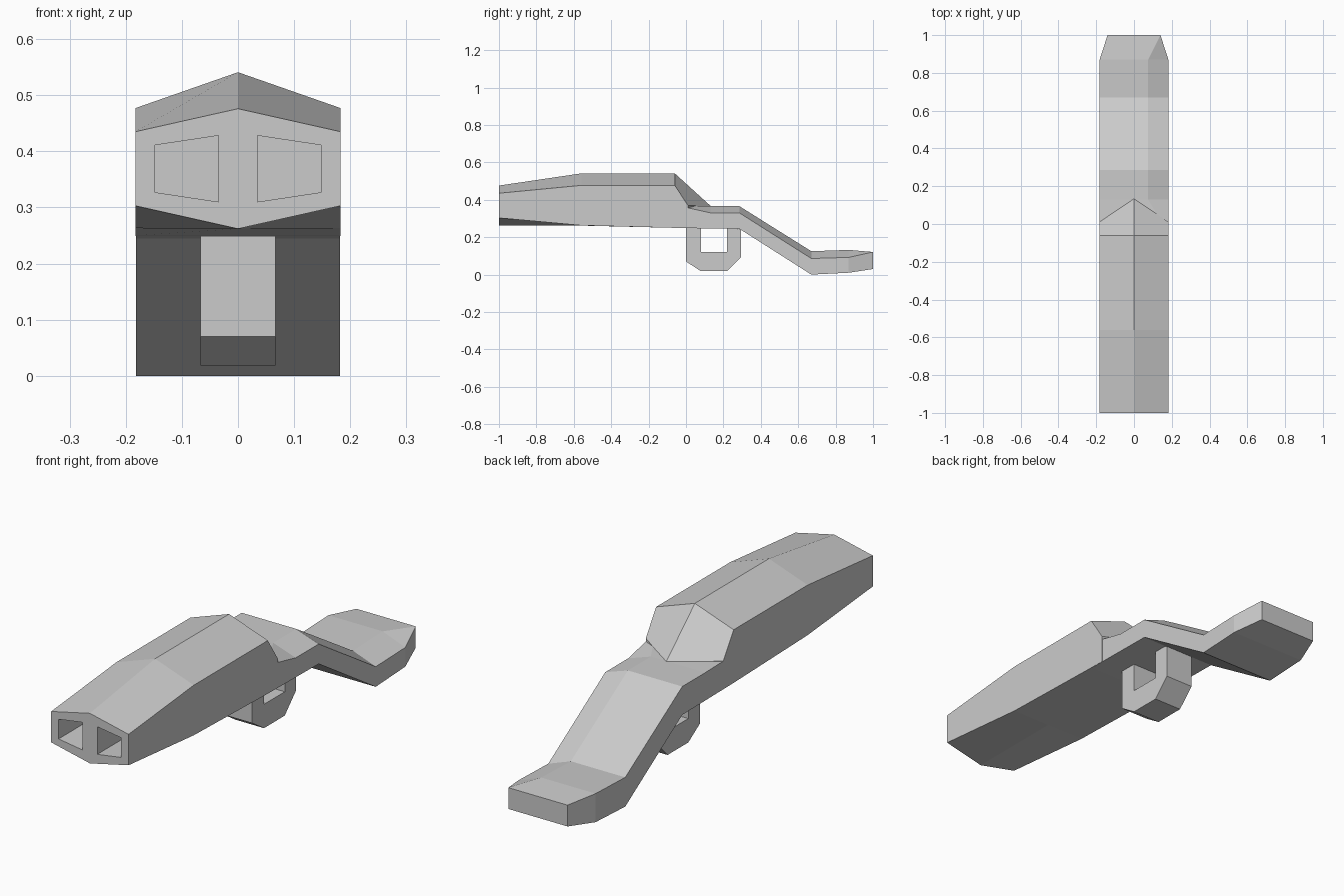
import bpy, bmesh

if "Cube" in bpy.data.objects:
    bpy.data.objects.remove(bpy.data.objects["Cube"])


def loft(name, rings):
    """Skin a closed solid through rings with equal point counts."""
    bm = bmesh.new()
    loops = [[bm.verts.new(p) for p in ring] for ring in rings]
    n = len(loops[0])
    for a, b in zip(loops, loops[1:]):
        for i in range(n):
            j = (i + 1) % n
            bm.faces.new((a[i], a[j], b[j], b[i]))
    bm.faces.new(loops[0])
    bm.faces.new(loops[-1])
    bmesh.ops.remove_doubles(bm, verts=bm.verts, dist=0.0005)
    bmesh.ops.recalc_face_normals(bm, faces=bm.faces)
    mesh = bpy.data.meshes.new(name)
    bm.to_mesh(mesh)
    bm.free()
    obj = bpy.data.objects.new(name, mesh)
    bpy.context.collection.objects.link(obj)
    return obj


def body_ring(yc, ys, top, shoulder, low_side, low, w=0.183):
    return [(0, yc, top), (w, ys, shoulder), (w, ys, low_side),
            (0, yc, low), (-w, ys, low_side), (-w, ys, shoulder)]


# Main body: ridged six-sided barrel housing with a pointed, sloping rear
body = loft("barrel_body", [
    body_ring(-1.0, -1.0, 0.476, 0.435, 0.303, 0.262),
    body_ring(-0.56, -0.56, 0.541, 0.477, 0.263, 0.262),
    body_ring(-0.06, -0.06, 0.541, 0.477, 0.250, 0.250),
    body_ring(0.135, 0.01, 0.364, 0.370, 0.249, 0.248),
])

# Twin muzzle openings cut into the front
for side, label in ((1, "right"), (-1, "left")):
    outline = [(0.035, 0.31), (0.148, 0.327), (0.148, 0.411), (0.035, 0.428)]
    cutter = loft("muzzle_cutter_" + label,
                  [[(side * x, y, z) for x, z in outline] for y in (-1.1, -0.7)])
    cutter.hide_render = True
    cutter.hide_viewport = True
    cutter.display_type = 'WIRE'
    cut = body.modifiers.new("muzzle_" + label, 'BOOLEAN')
    cut.operation = 'DIFFERENCE'
    cut.solver = 'EXACT'
    cut.object = cutter

# Rear grip: bent bar with one bevelled top edge (y, half width, bevel x, top, bevel foot, bottom)
stations = [
    (-0.05, 0.182, 0.182, 0.370, 0.370, 0.249),
    (0.13, 0.182, 0.075, 0.366, 0.330, 0.247),
    (0.285, 0.182, 0.075, 0.366, 0.330, 0.245),
    (0.67, 0.182, 0.075, 0.125, 0.086, 0.0),
    (0.87, 0.182, 0.075, 0.132, 0.092, 0.010),
    (1.0, 0.14, 0.14, 0.121, 0.121, 0.030),
]
# the last ring keeps a tiny bevel so every ring has five points
loft("rear_grip", [
    [(-w, y, top), (bx, y, top), (w, y, foot), (w, y, low), (-w, y, low)]
    for y, w, bx, top, foot, low in stations])

# Trigger guard: U-shaped loop hanging under the body
outer = [(0.0, 0.26), (0.0, 0.07), (0.08, 0.018), (0.22, 0.018), (0.295, 0.095), (0.295, 0.24)]
inner = [(0.22, 0.26), (0.22, 0.12), (0.08, 0.12), (0.08, 0.26)]
loft("trigger_guard", [[(x, y, z) for y, z in outer + inner] for x in (-0.067, 0.067)])
